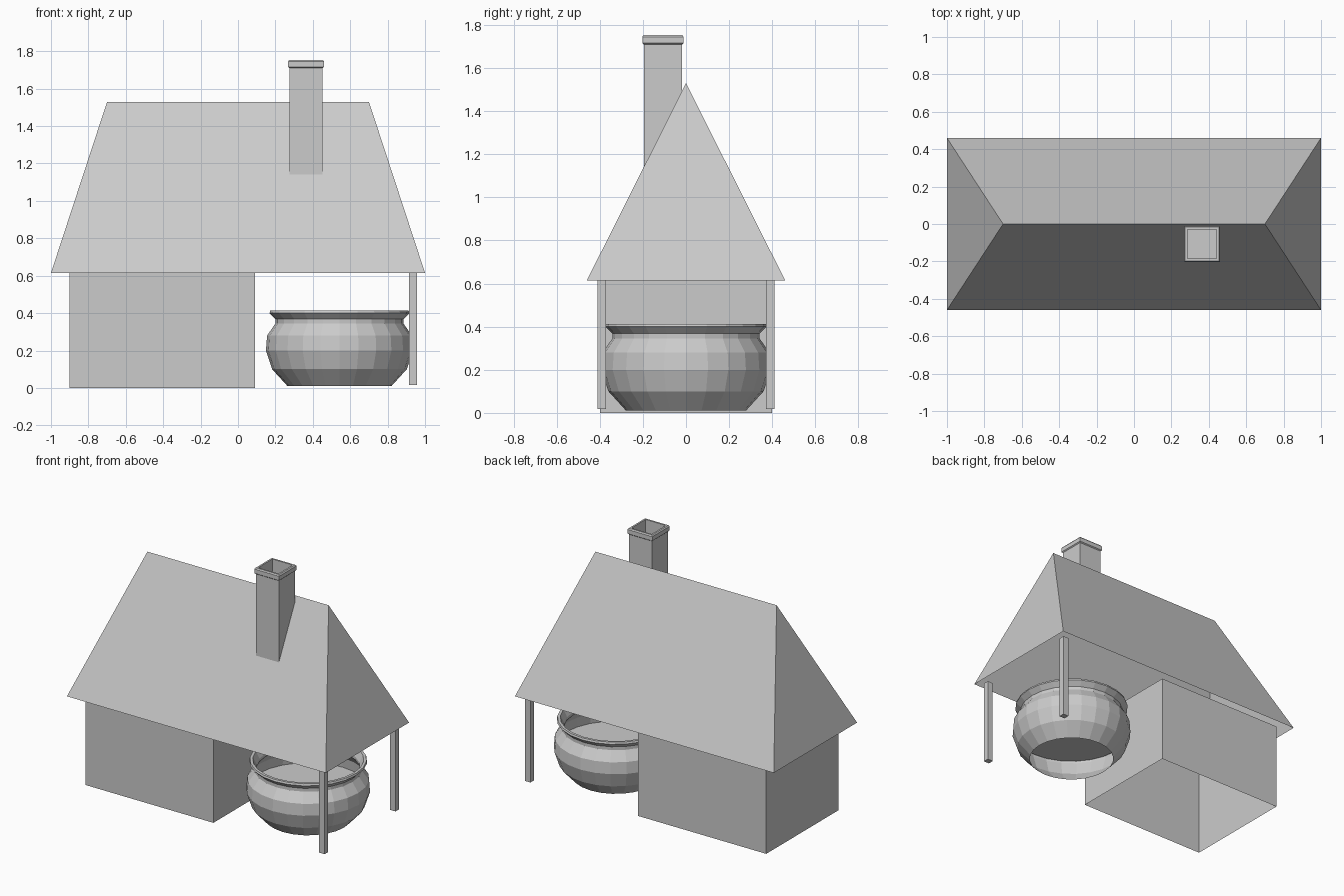
import bpy, bmesh, math

if "Cube" in bpy.data.objects:
    bpy.data.objects.remove(bpy.data.objects["Cube"])

stone = bpy.data.materials.new("plain_grey")
stone.diffuse_color = (0.6, 0.6, 0.6, 1)
stone.use_nodes = True
stone.node_tree.nodes["Principled BSDF"].inputs["Base Color"].default_value = stone.diffuse_color


def loft(name, rings, cap_start=False, cap_end=False):
    """Join rings of points (counter-clockwise from above) with flat faces."""
    bm = bmesh.new()
    vr = [[bm.verts.new(p) for p in r] for r in rings]
    n = len(vr[0])
    for a, b in zip(vr, vr[1:]):
        for i in range(n):
            j = (i + 1) % n
            bm.faces.new((a[i], a[j], b[j], b[i]))
    if cap_start:
        bm.faces.new(vr[0][::-1])
    if cap_end:
        bm.faces.new(vr[-1])
    bmesh.ops.remove_doubles(bm, verts=bm.verts, dist=1e-5)
    me = bpy.data.meshes.new(name)
    bm.to_mesh(me)
    bm.free()
    me.materials.append(stone)
    ob = bpy.data.objects.new(name, me)
    bpy.context.collection.objects.link(ob)
    return ob


def rect(cx, cy, hx, hy, z):
    return [(cx - hx, cy - hy, z), (cx + hx, cy - hy, z),
            (cx + hx, cy + hy, z), (cx - hx, cy + hy, z)]


def circle(cx, r, z, n=24):
    return [(cx + r * math.cos(math.tau * i / n), r * math.sin(math.tau * i / n), z)
            for i in range(n)]


# house walls, open underneath
EAVE, RIDGE = 0.615, 1.53
loft("house_walls", [rect(-0.405, 0, 0.495, 0.4, 0), rect(-0.405, 0, 0.495, 0.4, EAVE)])

# hipped roof shell
loft("roof", [rect(0, 0, 1, 0.46, EAVE), rect(0, 0, 0.7, 0, RIDGE)])

# porch posts
for side, label in ((-1, "front"), (1, "back")):
    loft(label + "_post", [rect(0.936, side * 0.391, 0.021, 0.02, z) for z in (0.017, EAVE)],
         cap_start=True)

# chimney: foot follows the roof slope, flared collar, hollow flue
cx, cy, h = 0.364, -0.107, 0.089
foot = [(x, y, RIDGE - abs(y) * (RIDGE - EAVE) / 0.46) for x, y, _ in rect(cx, cy, h, h, 0)]
flue = [(h, 1.71), (0.096, 1.716), (0.096, 1.745), (0.09, 1.753), (0.078, 1.753), (0.078, 1.55)]
loft("chimney", [foot] + [rect(cx, cy, r, r, z) for r, z in flue], cap_end=True)

# cauldron: outer belly, flared rim, inner wall and inner floor
pot = [(0.278, 0.01), (0.36, 0.1), (0.393, 0.2), (0.387, 0.28), (0.342, 0.345),
       (0.342, 0.368), (0.374, 0.4), (0.37, 0.413), (0.352, 0.413), (0.328, 0.365),
       (0.328, 0.345), (0.375, 0.28), (0.383, 0.21)]
loft("cauldron", [circle(0.5425, r, z) for r, z in pot], cap_end=True)
